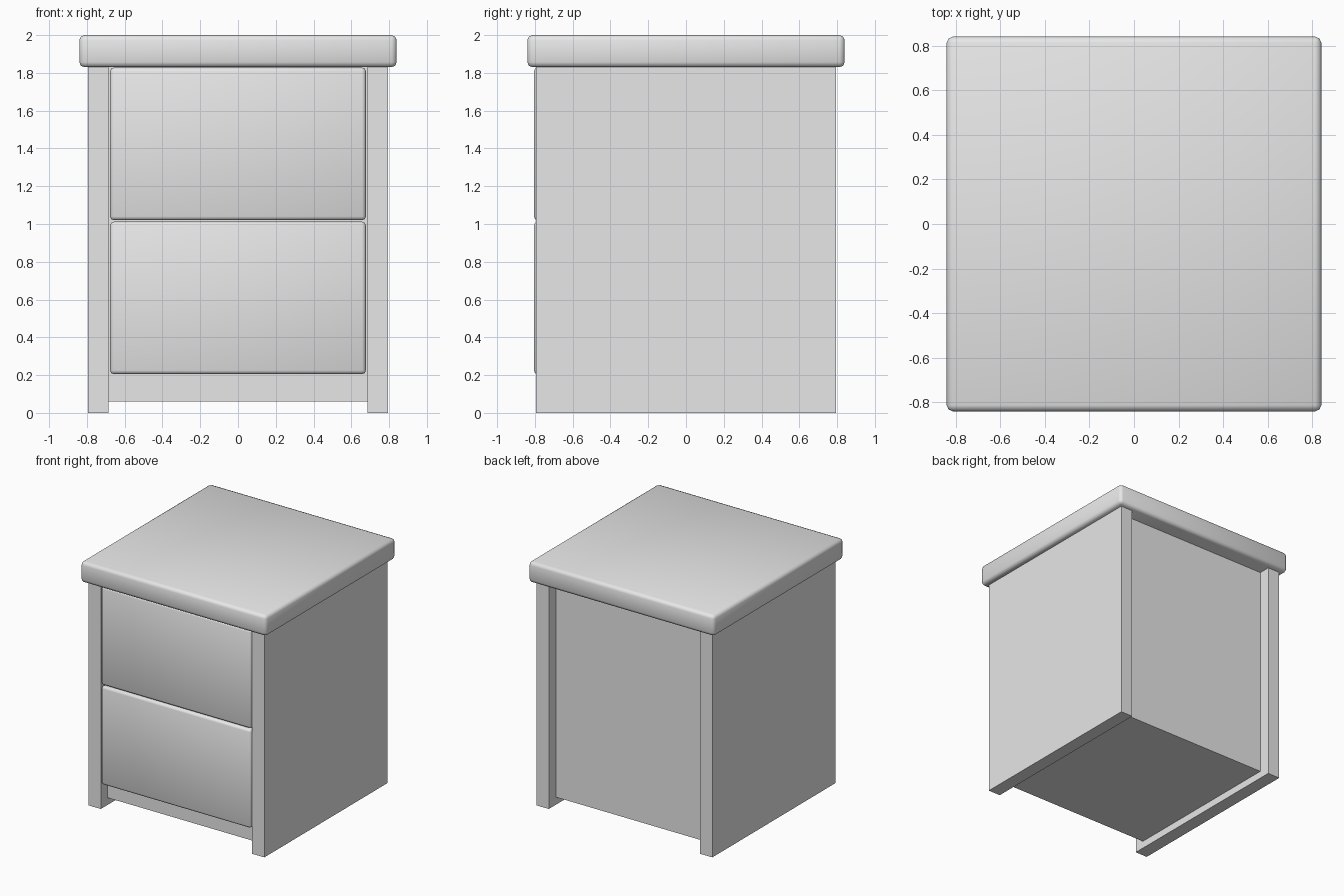
import bpy
import math

old = bpy.data.objects.get("Cube")
if old:
    bpy.data.objects.remove(old, do_unlink=True)

# Single paint colour
paint = bpy.data.materials.new("light_grey_paint")
paint.use_nodes = True
grey = (0.8, 0.8, 0.8, 1)
paint.diffuse_color = grey
paint.node_tree.nodes["Principled BSDF"].inputs["Base Color"].default_value = grey


def box(name, x, y, z, bevel=0.0):
    """Box spanning the given (min, max) ranges, with optional rounded edges."""
    spans = (x, y, z)
    bpy.ops.mesh.primitive_cube_add(size=1, location=[(a + b) / 2 for a, b in spans])
    ob = bpy.context.object
    ob.name = name
    ob.scale = [b - a for a, b in spans]
    bpy.ops.object.transform_apply(location=False, rotation=False, scale=True)
    ob.data.materials.append(paint)
    if bevel:
        mod = ob.modifiers.new("rounded_edges", "BEVEL")
        mod.width = bevel
        mod.segments = 2
        bpy.ops.object.modifier_apply(modifier=mod.name)
        bpy.ops.object.shade_smooth_by_angle(angle=math.radians(50))
    return ob


UNDER_TOP = 1.83

# Overhanging top
box("top_board", (-0.84, 0.84), (-0.84, 0.84), (UNDER_TOP, 2), 0.027)

# Side boards reaching the floor
for name, sign in (("left_side", 1), ("right_side", -1)):
    box(name, sorted((sign * 0.685, sign * 0.795)), (-0.795, 0.795), (0, UNDER_TOP))

# Recessed carcass between the sides
box("carcass", (-0.685, 0.685), (-0.71, 0.70), (0.06, UNDER_TOP))

# Drawer fronts, slightly proud of the sides
for name, z in (("lower_drawer", (0.205, 1.012)), ("upper_drawer", (1.02, 1.828))):
    box(name, (-0.677, 0.677), (-0.805, -0.69), z, 0.02)
